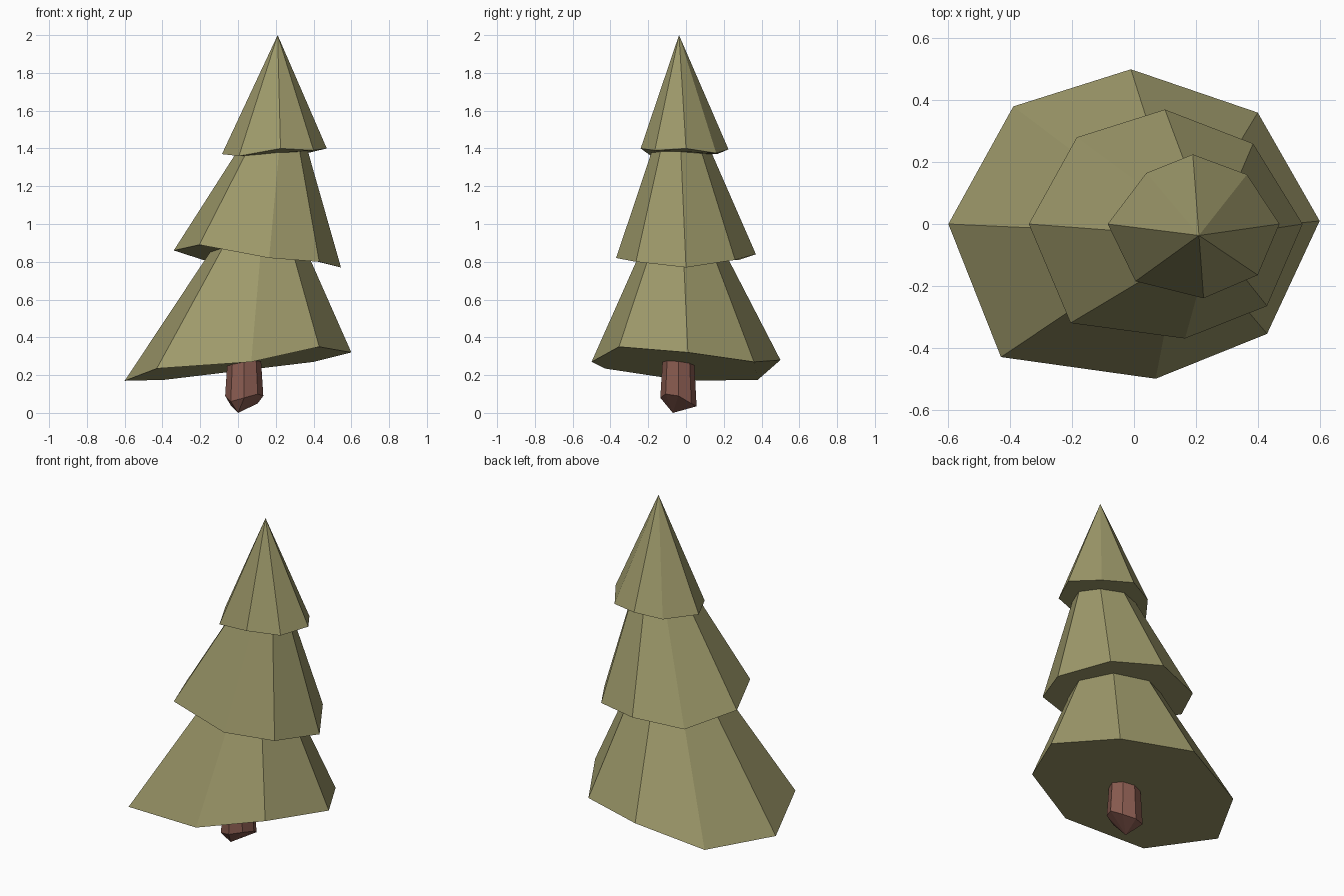
import bpy, bmesh, math

if "Cube" in bpy.data.objects:
    bpy.data.objects.remove(bpy.data.objects["Cube"])


def material(name, rgb):
    m = bpy.data.materials.new(name)
    m.diffuse_color = (*rgb, 1)
    m.use_nodes = True
    m.node_tree.nodes["Principled BSDF"].inputs["Base Color"].default_value = m.diffuse_color
    return m


leaf = material("olive_green", (0.34, 0.32, 0.145))
bark = material("reddish_brown", (0.25, 0.105, 0.08))


def build(name, rings, tip, mat):
    """Loft rings of points, cap the first ring, fan the last one to a tip."""
    bm = bmesh.new()
    loops = [[bm.verts.new(p) for p in ring] for ring in rings]
    n = len(loops[0])
    bm.faces.new(loops[0])
    t = bm.verts.new(tip)
    for i in range(n):
        j = (i + 1) % n
        for a, b in zip(loops, loops[1:]):
            bm.faces.new((a[i], a[j], b[j], b[i]))
        bm.faces.new((loops[-1][i], loops[-1][j], t))
    bmesh.ops.recalc_face_normals(bm, faces=bm.faces)
    me = bpy.data.meshes.new(name)
    bm.to_mesh(me)
    bm.free()
    me.materials.append(mat)
    ob = bpy.data.objects.new(name, me)
    bpy.context.collection.objects.link(ob)


# foliage tiers: uneven eight-sided cones
build("lower_foliage", [[
    (-0.60, 0, 0.17), (-0.39, 0.38, 0.175), (-0.01, 0.50, 0.28), (0.40, 0.36, 0.27),
    (0.60, 0.01, 0.32), (0.43, -0.355, 0.35), (0.07, -0.50, 0.27), (-0.43, -0.43, 0.235)]],
    (0.16, -0.035, 1.315), leaf)
build("middle_foliage", [[
    (-0.34, 0, 0.86), (-0.185, 0.28, 0.81), (0.10, 0.37, 0.84), (0.385, 0.26, 0.81),
    (0.545, 0, 0.77), (0.43, -0.265, 0.80), (0.165, -0.37, 0.82), (-0.205, -0.32, 0.89)]],
    (0.255, -0.045, 1.79), leaf)
build("top_foliage", [[
    (-0.085, 0, 1.37), (0.04, 0.165, 1.37), (0.19, 0.225, 1.395), (0.365, 0.16, 1.375),
    (0.47, 0, 1.40), (0.40, -0.165, 1.39), (0.225, -0.24, 1.40), (0.005, -0.185, 1.36)]],
    (0.21, -0.037, 2.0), leaf)

# trunk: tapered eight-sided stem with an uneven pointed foot
foot_z = (0.09, 0.05, 0.035, 0.04, 0.09, 0.06, 0.08, 0.10)


def stem(r, heights):
    return [(0.033 + r * math.cos(i * math.pi / 4), -0.04 + 0.95 * r * math.sin(i * math.pi / 4), z)
            for i, z in enumerate(heights)]


build("trunk", [stem(0.078, [0.45] * 8), stem(0.101, foot_z)], (0.0, -0.07, 0.0), bark)
